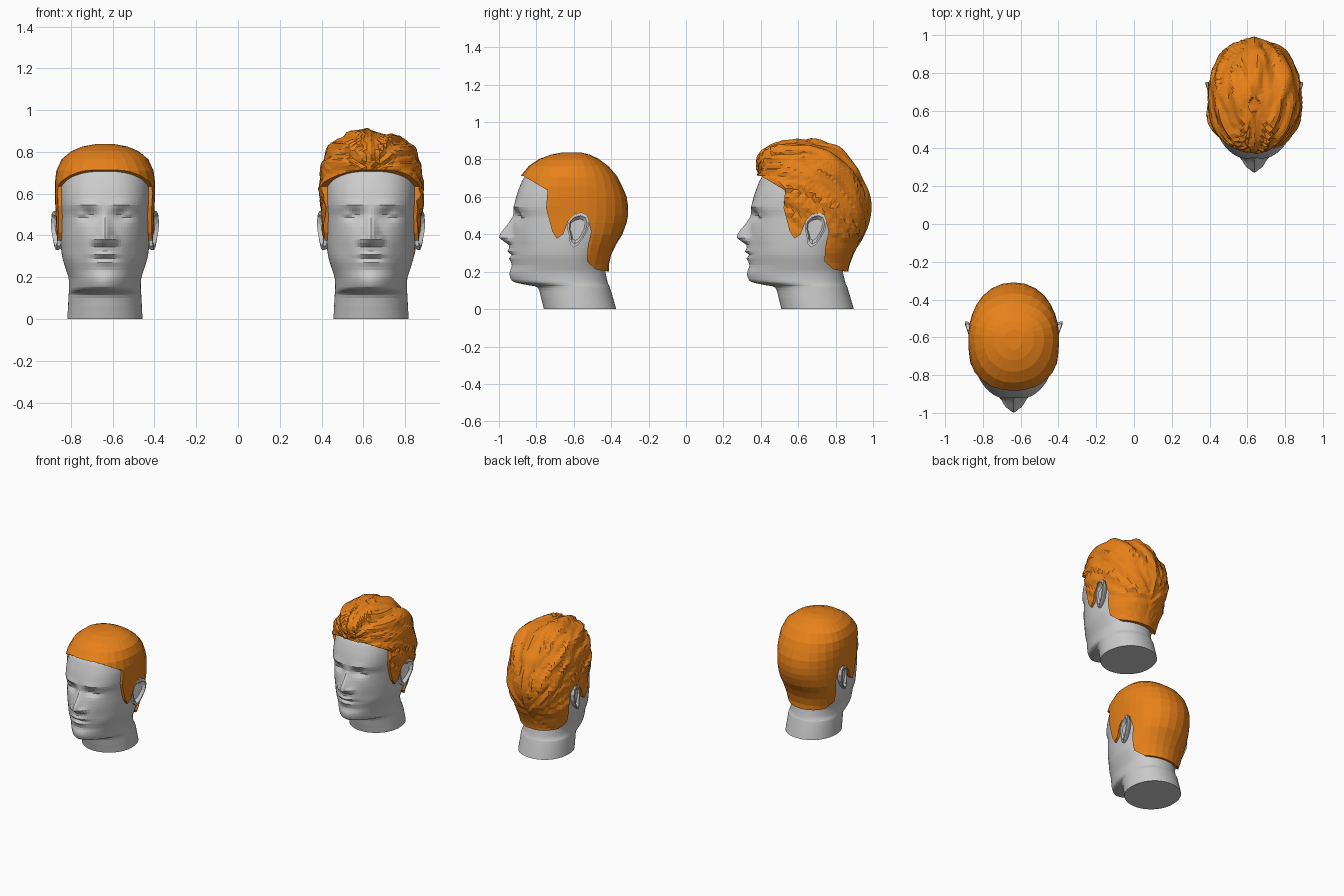
import bpy, bmesh, math
from mathutils import Vector, noise

if "Cube" in bpy.data.objects:
    bpy.data.objects.remove(bpy.data.objects["Cube"])

# Ring tables: height, front y, back y, half width, front roundness
HEAD = [
    (0.00, -.125, .262, .180, 2.0), (.06, -.140, .245, .177, 2.0), (.115, -.158, .228, .174, 2.0),
    (.128, -.210, .222, .173, 1.9), (.145, -.285, .216, .172, 1.75), (.17, -.305, .210, .172, 1.75),
    (.20, -.307, .204, .175, 1.8), (.235, -.296, .203, .186, 1.9), (.29, -.302, .216, .203, 2.0),
    (.345, -.305, .242, .211, 2.0), (.40, -.299, .276, .215, 2.1), (.46, -.289, .298, .217, 2.2),
    (.50, -.284, .306, .218, 2.3), (.545, -.285, .307, .220, 2.5), (.60, -.273, .299, .222, 2.5),
    (.65, -.256, .276, .222, 2.4), (.70, -.233, .248, .215, 2.3), (.75, -.188, .200, .190, 2.2),
    (.785, -.130, .148, .143, 2.1), (.805, -.070, .100, .090, 2.0), (.815, -.015, .055, .03, 2.0)]
SWEPT = [
    (.16, -.31, .232, .188, 1.9), (.22, -.31, .236, .197, 2.0), (.30, -.32, .264, .218, 2.1),
    (.38, -.32, .310, .231, 2.2), (.46, -.31, .343, .236, 2.3), (.54, -.30, .352, .242, 2.5),
    (.62, -.28, .332, .248, 2.5), (.68, -.258, .306, .250, 2.4), (.73, -.250, .284, .244, 2.2),
    (.77, -.258, .255, .229, 2.1), (.82, -.245, .213, .200, 2.1), (.86, -.200, .165, .158, 2.1),
    (.89, -.120, .095, .100, 2.0), (.905, -.050, .035, .035, 2.0)]
# Side outline of the haired area (y, z)
HAIRLINE = [
    (-.5, .73), (-.235, .712), (-.105, .635), (-.113, .54), (-.08, .415), (-.055, .377),
    (-.022, .40), (.005, .47), (.047, .512), (.105, .505), (.128, .415), (.11, .335),
    (.105, .255), (.154, .212), (.225, .20), (.5, .195), (.5, 1.1), (-.5, 1.1)]
EAR = [(0, .43), (.005, .475), (.035, .505), (.075, .517), (.105, .505), (.118, .47),
       (.11, .425), (.085, .38), (.06, .345), (.035, .33), (.015, .35), (.01, .39)]
NOSE = [(.335, 0), (.355, .016), (.368, .05), (.388, .068), (.42, .05), (.46, .024), (.50, .006), (.54, 0)]

hair_mat = bpy.data.materials.new("hair_orange")
hair_mat.diffuse_color = (.80, .22, .01, 1)
hair_mat.use_nodes = True
hair_mat.node_tree.nodes["Principled BSDF"].inputs["Base Color"].default_value = hair_mat.diffuse_color


def make_object(name, bm, origin=(0, 0), mat=None):
    bmesh.ops.recalc_face_normals(bm, faces=bm.faces)
    me = bpy.data.meshes.new(name)
    bm.to_mesh(me)
    bm.free()
    ob = bpy.data.objects.new(name, me)
    ob.location = (origin[0], origin[1], 0)
    bpy.context.collection.objects.link(ob)
    if mat:
        me.materials.append(mat)
    return ob


def refine(rows, k):
    """Catmull-Rom subdivision of a ring table."""
    out = []
    for i in range(len(rows) - 1):
        p0, p1, p2, p3 = (rows[max(0, min(len(rows) - 1, i + j))] for j in (-1, 0, 1, 2))
        for s in range(k):
            t = s / k
            out.append([.5 * (2 * b + (c - a) * t + (2 * a - 5 * b + 4 * c - d) * t * t
                              + (3 * b - a - 3 * c + d) * t ** 3)
                        for a, b, c, d in zip(p0, p1, p2, p3)])
    return out + [rows[-1]]


def bridge(bm, rings):
    for lo, hi in zip(rings, rings[1:]):
        n = len(lo)
        for i in range(n):
            bm.faces.new((lo[i], lo[(i + 1) % n], hi[(i + 1) % n], hi[i]))
    bm.faces.new(rings[0][::-1])
    bm.faces.new(rings[-1])


def loft(rows, k, cols, warp, shape):
    bm = bmesh.new()
    rings = []
    for z, yf, yb, w, nf in refine(rows, k):
        mid = (yf + yb) * .25 + .025
        ring = []
        for i in range(cols):
            t = math.tau * i / cols
            t -= warp * math.sin(t)
            s, c = math.sin(t), math.cos(t)
            n, d = (nf, mid - yf) if c > 0 else (2.15, yb - mid)
            r = (abs(s / w) ** n + abs(c / d) ** n) ** (-1 / n)
            ring.append(bm.verts.new(shape(Vector((r * s, mid - r * c, z)))))
        rings.append(ring)
    bridge(bm, rings)
    return bm


def lerp(table, v):
    for (a, fa), (b, fb) in zip(table, table[1:]):
        if a <= v <= b:
            return fa + (fb - fa) * (v - a) / (b - a)
    return 0


def bump(dx, dz, sx, sz):
    return math.exp(-(dx / sx) ** 2 - (dz / sz) ** 2)


def face_shape(p):
    """Nose, eyes, brows and lips pushed out of the front of the head."""
    if p.y > -.06:
        return p
    x, z = abs(p.x), p.z
    nw = .02 + .017 * max(0, min(1, (.5 - z) / .11))
    d = -lerp(NOSE, z) * math.exp(-(x / nw) ** 2)
    d -= .026 * bump(x - .045, z - .375, .018, .016)
    d += .030 * bump(x - .085, z - .497, .045, .026)
    d -= .015 * bump(x - .108, z - .503, .026, .013)
    d -= .008 * bump(x - .08, z - .548, .055, .014)
    d -= .018 * bump(x, z - .312, .05, .013)
    d -= .014 * bump(x, z - .266, .045, .013)
    d += .008 * bump(x, z - .288, .07, .006)
    d += .007 * bump(x - .13, z - .32, .04, .06)
    return Vector((p.x, p.y + d, z))


def strand_shape(p):
    """Ridges running from the forehead back and down to the nape."""
    q = p - Vector((0, .03, .52))
    along, up = q.y * .85 - q.z * .52, q.y * .52 + q.z * .85
    a = math.atan2(q.x, up)
    v = noise.noise(Vector((math.cos(a) * 5.5, math.sin(a) * 5.5, along * 5)))
    v += .5 * noise.noise(Vector((math.cos(a) * 12, math.sin(a) * 12, along * 9 + 4)))
    amp = .006 + .018 * max(0, min(1, (p.z - .3) / .35))
    return p + q.normalized() * v * amp


def boolean(ob, cutter, op):
    m = ob.modifiers.new(op, 'BOOLEAN')
    m.operation, m.object, m.solver = op, cutter, 'EXACT'
    bpy.context.view_layer.update()
    me = bpy.data.meshes.new_from_object(ob.evaluated_get(bpy.context.evaluated_depsgraph_get()))
    ob.modifiers.clear()
    ob.data = me


def build_head(origin, tag):
    head = make_object("head_" + tag, loft(HEAD, 3, 88, .42, face_shape), origin)
    # Ears: rolled rim with a hollow
    for side, word in ((-1, "right"), (1, "left")):
        bm = bmesh.new()
        rings = []
        for s, x in ((.8, .185), (1, .213), (1, .225), (.82, .226), (.62, .206)):
            rings.append([bm.verts.new((side * (x + .28 * y), .055 + (y - .055) * s, .425 + (z - .425) * s))
                          for y, z in EAR])
        bridge(bm, rings)
        make_object(f"ear_{word}_{tag}", bm, origin)
    return head


def build_hair(name, bm, head, origin):
    hair = make_object(name, bm, origin, hair_mat)
    # Hairline cutter: side outline extruded across the head
    cb = bmesh.new()
    bridge(cb, [[cb.verts.new((x, y, z)) for y, z in HAIRLINE] for x in (-.5, .5)])
    cutter = make_object("hairline_cutter", cb, origin)
    cutter.hide_render = True
    boolean(hair, cutter, 'INTERSECT')
    boolean(hair, head, 'DIFFERENCE')
    bpy.data.objects.remove(cutter)
    hair.data.materials.clear()
    hair.data.materials.append(hair_mat)


# Head with the smooth close cap of hair
front = (-.637, -.635)
head_a = build_head(front, "front")
cap = [(z + .022 * max(0, (z - .6) / .215), yf - .017, yb + .019, w + .018, n)
       for z, yf, yb, w, n in HEAD[5:]]
build_hair("hair_smooth_cap", loft(cap, 1, 30, 0, lambda p: p), head_a, front)

# Head with the swept-back textured hair
back = (.637, .635)
head_b = build_head(back, "back")
swept = loft(SWEPT, 3, 84, 0, strand_shape)
bmesh.ops.triangulate(swept, faces=swept.faces)
build_hair("hair_swept_back", swept, head_b, back)
